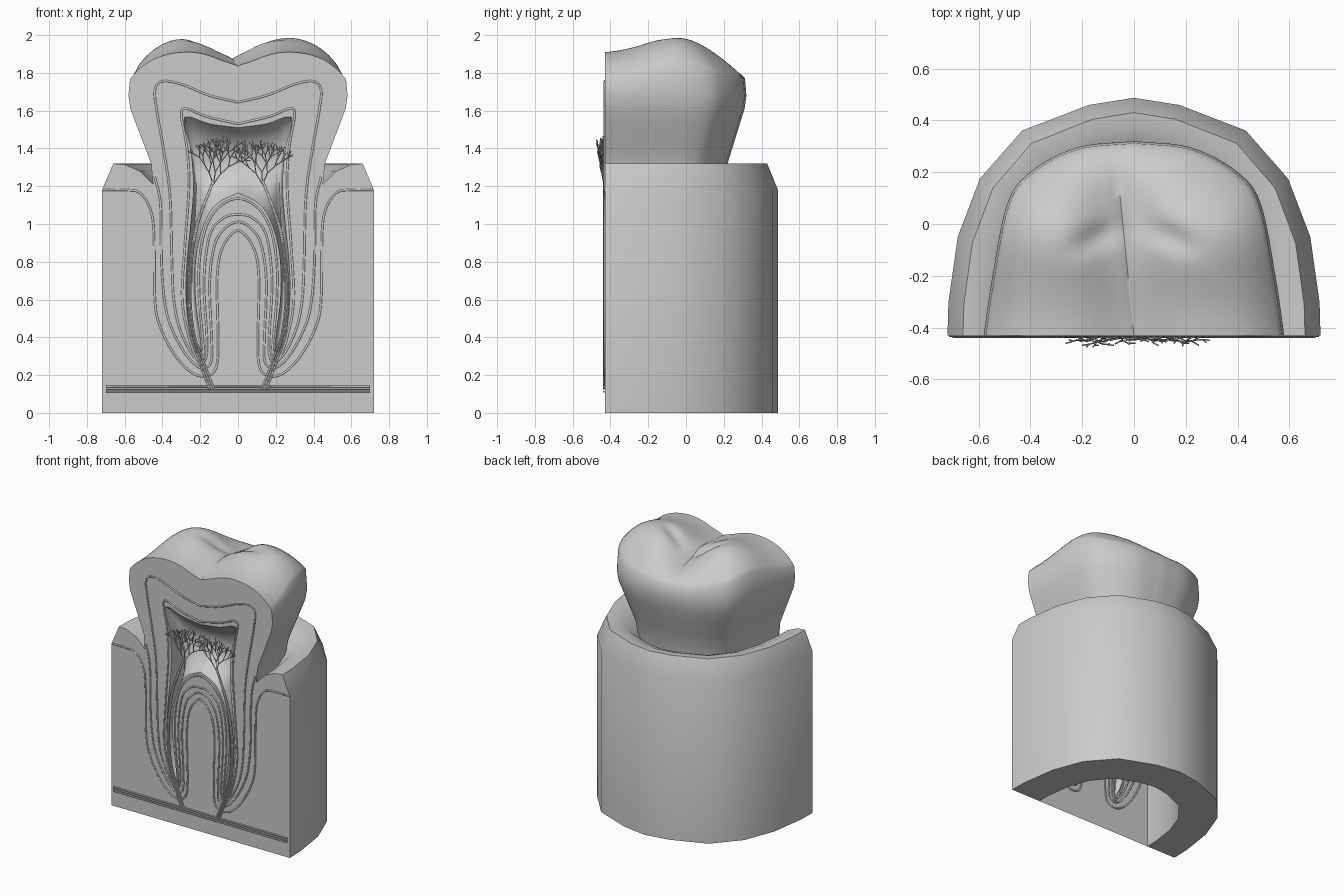
import bpy, bmesh, math, random
from mathutils import Vector

if "Cube" in bpy.data.objects:
    bpy.data.objects.remove(bpy.data.objects["Cube"])

random.seed(4)
F = -0.43  # plane of the front cut


def smooth(pts, n=6):
    """Catmull-Rom curve through the points."""
    p = [Vector(a) for a in pts]
    p = [2 * p[0] - p[1]] + p + [2 * p[-1] - p[-2]]
    out = []
    for i in range(1, len(p) - 2):
        a, b, c, d = p[i - 1:i + 3]
        for k in range(n):
            t = k / n
            out.append(0.5 * (2 * b + (c - a) * t + (2 * a - 5 * b + 4 * c - d) * t * t
                              + (3 * b - a - 3 * c + d) * t ** 3))
    return out + [p[-2]]


def both(pts):
    """Right half ending on x = 0, continued by its mirror image."""
    return list(pts) + [(-p[0], p[1]) for p in reversed(list(pts)[:-1])]


def resample(pts, n):
    d = [0]
    for a, b in zip(pts, pts[1:]):
        d.append(d[-1] + (b - a).length)
    out, j = [], 0
    for k in range(n + 1):
        s = d[-1] * k / n
        while j < len(pts) - 2 and d[j + 1] < s:
            j += 1
        out.append(pts[j].lerp(pts[j + 1], min(1, (s - d[j]) / (d[j + 1] - d[j]))))
    return out


def finish(name, bm, angle=35):
    me = bpy.data.meshes.new(name)
    bm.to_mesh(me)
    bm.free()
    ob = bpy.data.objects.new(name, me)
    bpy.context.collection.objects.link(ob)
    bpy.ops.object.select_all(action='DESELECT')
    ob.select_set(True)
    bpy.context.view_layer.objects.active = ob
    bpy.ops.object.shade_smooth_by_angle(angle=math.radians(angle))
    return ob


def loft(name, rows, angle=35):
    bm = bmesh.new()
    v = [[bm.verts.new(c) for c in row] for row in rows]
    for a, b in zip(v, v[1:]):
        for i in range(len(a) - 1):
            bm.faces.new((a[i], a[i + 1], b[i + 1], b[i]))
    bmesh.ops.remove_doubles(bm, verts=bm.verts, dist=1e-4)
    bmesh.ops.recalc_face_normals(bm, faces=bm.faces)
    return finish(name, bm, angle)


def tubes(name, paths, r):
    cu = bpy.data.curves.new(name, 'CURVE')
    cu.dimensions = '3D'
    cu.bevel_depth = r
    cu.bevel_resolution = 1
    cu.use_fill_caps = True
    for path in paths:
        sp = cu.splines.new('POLY')
        sp.points.add(len(path) - 1)
        for q, c in zip(sp.points, path):
            q.co = (*c, 1)
    ob = bpy.data.objects.new(name, cu)
    bpy.context.collection.objects.link(ob)


# Gum and jaw block: section rows (half width, back y, z) swept round a faceted half oval
oval = both([(1, 0), (.995, .14), (.945, .415), (.826, .66), (.6, .862), (.243, .97), (0, 1)])
gum = [(.66, .43, 1.32), (.60, .37, 1.315), (.52, .29, 1.28), (.45, .21, 1.21)]
block = [(.48, .22, 1.15), (.48, .22, 0), (.72, .487, 0), (.72, .487, 1.18)] + gum
loft("gum_block", [[(u * w, F + v * (b - F), z) for u, v in oval] for w, b, z in block])


# Crown: bulging sides, then a chewing surface of shrinking rings
def chew(x, y, r):
    crest = 1.91 + .095 * math.exp(-((y + .03) / .24) ** 2) - .15 * r ** 5
    dx = x + .05 * (y - F) / .5
    deep = .08 + .06 * math.exp(-((y - .02) / .2) ** 2)
    fade = 1 - max(0, r - .6) / .4 * max(0, min(1, (y - .05) / .2))
    groove = deep * (.85 * math.exp(-(dx / .15) ** 2) + .15 * math.exp(-abs(dx) / .02)) * fade
    side = .03 * math.exp(-((y + .35 * abs(x)) / .05) ** 2 - ((abs(x) - .14) / .1) ** 2)
    return min(2, crest - groove - side)


half = smooth([(1, 0), (.945, .29), (.845, .675), (.69, .84), (.38, .967), (0, 1)], 6)
arch = both([tuple(p) for p in half])
sides = [(.42, .19, 1.05), (.44, .205, 1.21), (.46, .22, 1.32), (.49, .245, 1.40),
         (.54, .285, 1.53), (.57, .31, 1.61), (.58, .32, 1.68)]
rows = [[(u * w, F + v * (b - F), z) for u, v in arch] for w, b, z in sides]
rings = 32
for k in range(rings + 1):
    r = 1 - k / rings
    rows.append([(u * .572 * r, F + v * .742 * r, chew(u * .572 * r, F + v * .742 * r, r))
                 for u, v in arch])
loft("crown", rows, 60)

# Pulp cavity: scoop between outer and inner edge, two legs joined on x = 0
N = 44
outer = resample(smooth([(.19, .27), (.25, .4), (.275, .6), (.27, .8), (.25, 1.0), (.235, 1.2),
                         (.25, 1.4), (.285, 1.565), (.15, 1.53), (0, 1.51)]), N)
inner = resample(smooth([(.19, .27), (.2, .4), (.225, .6), (.225, .8), (.19, .97),
                         (.12, 1.1), (0, 1.165)]), N)
rows = []
for o, i in zip(both(outer), both(inner)):
    o, i = Vector(o), Vector(i)
    depth = min(.13, .45 * (o - i).length)
    rows.append([(*(p := o.lerp(i, s / 10)).xy, 0) and
                 (p.x, F + depth * math.sin(math.pi * s / 10) ** .7, p.y) for s in range(11)])
loft("pulp_cavity", rows, 60)

# Flat cut face with the pulp opening left out
rim = [(.72, 0), (.72, 1.18)] + [(w, z) for w, b, z in gum] + [(w, z) for w, b, z in sides[2:]]
top = [(.572 * (1 - k / rings), chew(.572 * (1 - k / rings), F, 1 - k / rings))
       for k in range(rings + 1)]
edge = both(rim + top)
hole = both(outer) + [(-p.x, p.y) for p in inner[1:]] + [tuple(p) for p in inner[-2:0:-1]]
bm = bmesh.new()
for loop in (edge, hole):
    vs = [bm.verts.new((p[0], F, p[1])) for p in loop]
    for a, b in zip(vs, vs[1:] + vs[:1]):
        bm.edges.new((a, b))
bmesh.ops.triangle_fill(bm, use_beauty=True, edges=bm.edges[:], normal=(0, -1, 0))
finish("cut_face", bm)

# Layer lines drawn on the cut face
bone = [(.715, 1.18), (.6, 1.18), (.52, 1.165), (.465, 1.08), (.445, .95), (.44, .6), (.41, .45),
        (.33, .3), (.24, .21), (.17, .195), (.12, .23), (.105, .35), (.11, .72), (.08, .88), (0, .965)]
root = [(.44, 1.25), (.41, 1.1), (.405, .8), (.39, .6), (.36, .47), (.29, .33), (.22, .25),
        (.17, .24), (.14, .28), (.14, .4), (.15, .7), (.12, .9), (.06, .985), (0, 1.01)]
dentin = [(0, 1.645), (.15, 1.68), (.3, 1.74), (.4, 1.755), (.44, 1.71), (.43, 1.6), (.395, 1.4),
          (.36, 1.15), (.35, .8), (.34, .6), (.31, .45), (.25, .32), (.2, .275), (.17, .29),
          (.165, .4), (.18, .7), (.15, .94), (.08, 1.03), (0, 1.05)]
pulp = [(0, 1.53), (.17, 1.57), (.27, 1.61), (.3, 1.58), (.27, 1.4), (.26, 1.2), (.28, .9),
        (.295, .6), (.26, .4), (.21, .27), (.18, .29), (.205, .6), (.205, .8), (.17, .98),
        (.1, 1.09), (0, 1.135)]
tubes("layer_lines", [[(p.x, F, p.y) for p in smooth(both(c))]
                      for c in (bone, root, dentin, pulp)], .006)

# Nerve trunk along the bottom and strands up each root
strand = smooth([(.14, .13), (.2, .29), (.24, .42), (.258, .6), (.25, .8), (.215, 1.0), (.13, 1.23)])
paths = [[(-.7, F - .005, z), (.7, F - .005, z)] for z in (.112, .126, .14)]
for s in (-1, 1):
    for k in (-.013, 0, .013):
        paths.append([(s * (p.x + k * (1 - .8 * i / len(strand))), F - .005, p.y)
                      for i, p in enumerate(strand)])
tubes("nerve_strands", paths, .005)

# Branching nerve endings in the chamber
twigs = []


def branch(p, ang, length, level):
    q = p + Vector((math.sin(ang) * length, random.uniform(-.012, .008), math.cos(ang) * length))
    q.y = max(-.484, min(F - .002, q.y))
    q.z = min(q.z, 1.48)
    twigs.append([p, q])
    if level:
        for turn in (-1, 1):
            branch(q, ang * .8 + turn * random.uniform(.2, .55),
                   length * random.uniform(.72, .95), level - 1)


for s in (-1, 1):
    for lean in (-.45, .05, .5):
        branch(Vector((s * .13, F - .005, 1.21)), lean - s * .1, .065, 4)
tubes("nerve_endings", twigs, .0028)
